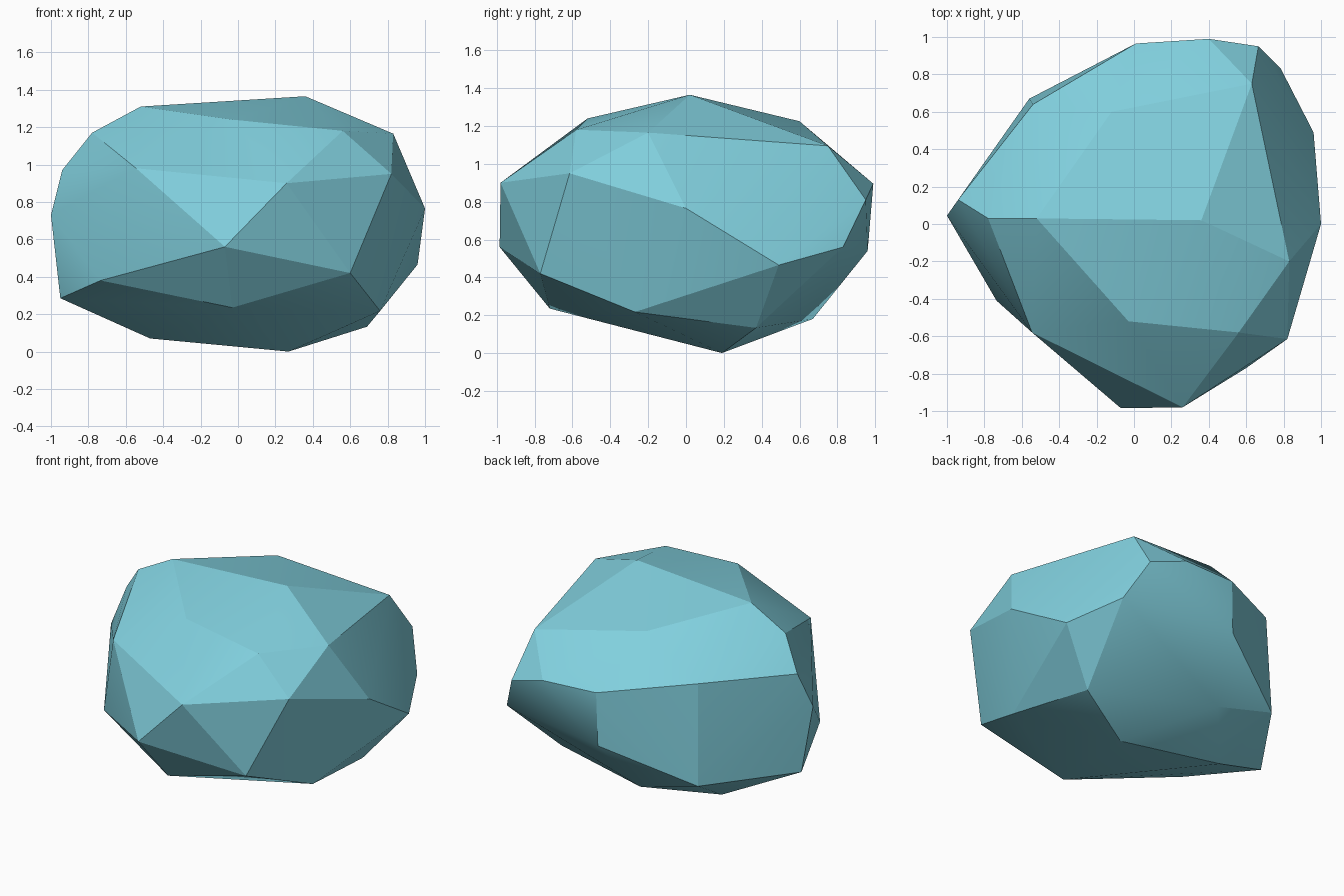
import bpy, bmesh, math

if "Cube" in bpy.data.objects:
    bpy.data.objects.remove(bpy.data.objects["Cube"])

# Corner points of the chipped boulder, grouped by side; the hull makes the facets
crown = [(.36, .02, 1.365), (-.52, .03, 1.31), (-.03, -.52, 1.24), (.56, -.58, 1.18),
         (.83, -.2, 1.165), (-.12, .6, 1.225), (.63, .75, 1.095), (-.78, .03, 1.17)]
front = [(.26, -.98, .9), (-.07, -.985, .56), (.6, -.77, .42), (-.03, -.72, .235),
         (-.545, -.58, .98), (-.735, -.41, .38)]
right = [(.82, -.615, .95), (1, 0, .765), (.96, .49, .465), (.76, -.27, .217)]
back = [(.4, .99, .895), (.665, .95, .81), (.785, .83, .56), (.01, .965, .905),
        (0, .96, .54), (-.54, .64, .99), (-.56, .67, .3)]
left = [(-1, .045, .73), (-.94, .13, .97), (-.95, .1, .285)]
base = [(.27, .19, 0), (.69, .37, .133), (-.47, .28, .07), (-.12, .67, .18)]

# Boulder
bm = bmesh.new()
for p in crown + front + right + back + left + base:
    bm.verts.new(p)
res = bmesh.ops.convex_hull(bm, input=bm.verts[:])
loose = [v for v in bm.verts if not v.link_faces]
bmesh.ops.delete(bm, geom=loose, context='VERTS')
bmesh.ops.recalc_face_normals(bm, faces=bm.faces[:])
mesh = bpy.data.meshes.new("boulder")
bm.to_mesh(mesh)
bm.free()
boulder = bpy.data.objects.new("boulder", mesh)
bpy.context.collection.objects.link(boulder)

# Pale teal stone
mat = bpy.data.materials.new("pale teal stone")
mat.diffuse_color = (.22, .63, .73, 1)
mat.use_nodes = True
mat.node_tree.nodes["Principled BSDF"].inputs["Base Color"].default_value = mat.diffuse_color
mesh.materials.append(mat)

# Gentle shading over shallow facets, crisp edges elsewhere
bpy.context.view_layer.objects.active = boulder
boulder.select_set(True)
bpy.ops.object.shade_smooth_by_angle(angle=math.radians(20))
